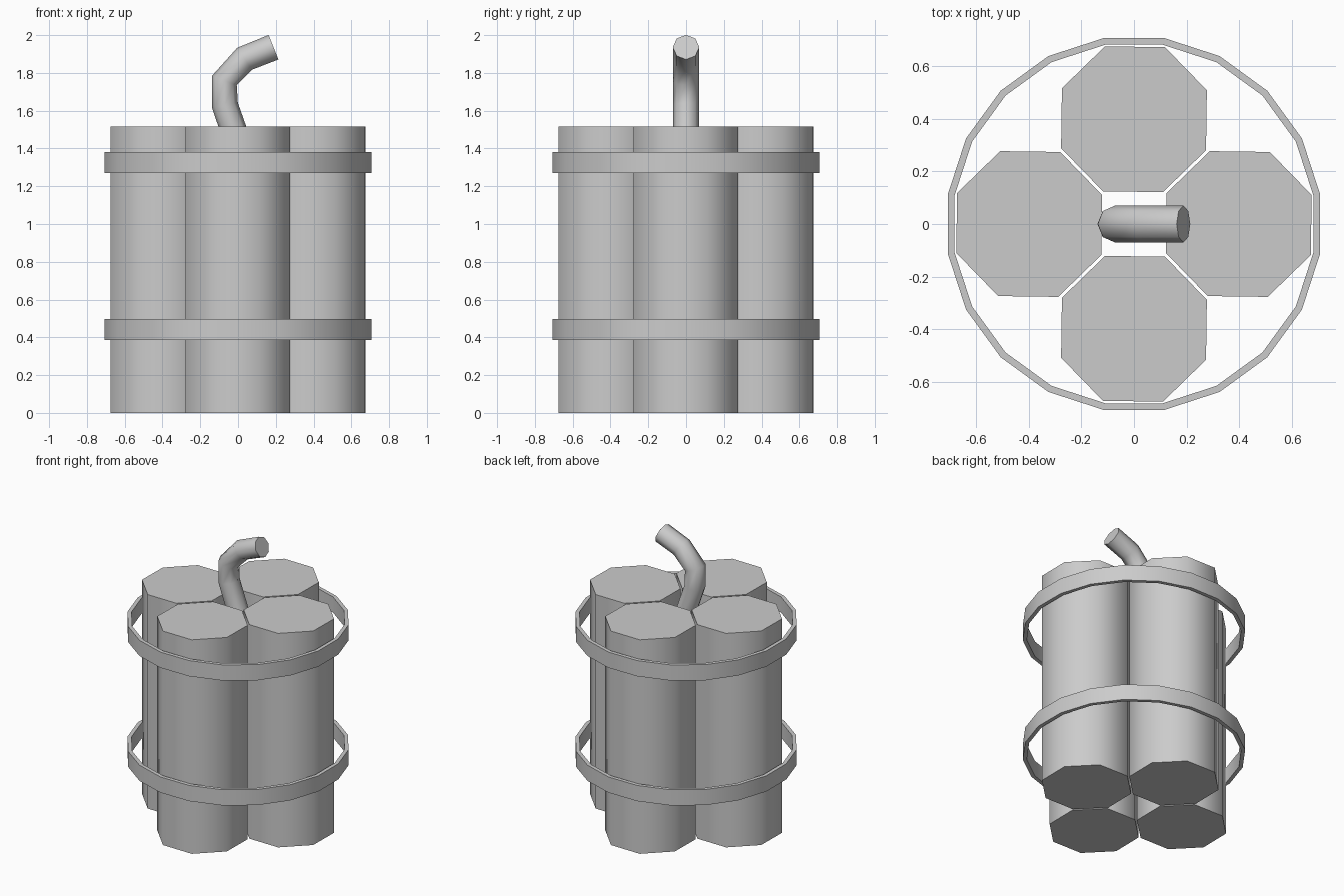
import bpy, bmesh, math
from mathutils import Vector

if "Cube" in bpy.data.objects:
    bpy.data.objects.remove(bpy.data.objects["Cube"])


def finish(bm, name):
    bmesh.ops.recalc_face_normals(bm, faces=bm.faces)
    mesh = bpy.data.meshes.new(name)
    bm.to_mesh(mesh)
    bm.free()
    obj = bpy.data.objects.new(name, mesh)
    bpy.context.collection.objects.link(obj)
    bpy.ops.object.select_all(action='DESELECT')
    obj.select_set(True)
    bpy.context.view_layer.objects.active = obj
    bpy.ops.object.shade_smooth_by_angle(angle=math.radians(50))
    return obj


def loft(name, rings, closed=False):
    """Skin a list of point rings; cap the ends unless the loft is closed."""
    bm = bmesh.new()
    loops = [[bm.verts.new(p) for p in ring] for ring in rings]
    n = len(loops[0])
    pairs = list(zip(loops, loops[1:]))
    if closed:
        pairs.append((loops[-1], loops[0]))
    for a, b in pairs:
        for i in range(n):
            j = (i + 1) % n
            bm.faces.new((a[i], a[j], b[j], b[i]))
    if not closed:
        bm.faces.new(loops[0])
        bm.faces.new(loops[-1])
    return finish(bm, name)


def circle(x, y, z, r, sides, offset):
    return [(x + r * math.cos(offset + math.tau * i / sides),
             y + r * math.sin(offset + math.tau * i / sides), z)
            for i in range(sides)]


# Four octagonal sticks around the centre
for k, side in enumerate(("right", "back", "left", "front")):
    a = k * math.pi / 2
    x, y = 0.398 * math.cos(a), 0.398 * math.sin(a)
    turn = a + math.radians(22.5 - 0.8)
    loft(f"stick_{side}", [circle(x, y, z, 0.298, 8, turn) for z in (0, 1.515)])

# Two flat 20-sided straps
for name, z0, z1 in (("lower_strap", 0.386, 0.497), ("upper_strap", 1.27, 1.381)):
    section = ((0.716, z0), (0.716, z1), (0.69, z1), (0.69, z0))
    loft(name, [circle(0, 0, z, r, 20, math.radians(9)) for r, z in section], closed=True)

# Bent fuse: 8-sided tube following a path in the xz plane
path = [Vector(p) for p in ((0.0, 0, 1.43), (-0.07, 0, 1.63), (-0.072, 0, 1.76),
                            (0.035, 0, 1.875), (0.188, 0, 1.936))]
rings = []
for i, p in enumerate(path):
    before = (p - path[i - 1]).normalized() if i else Vector()
    after = (path[i + 1] - p).normalized() if i < len(path) - 1 else Vector()
    t = (before + after).normalized()
    across = Vector((t.z, 0, -t.x))
    rings.append([p + 0.07 * (across * math.cos(k * math.pi / 4)
                              + Vector((0, 1, 0)) * math.sin(k * math.pi / 4))
                  for k in range(8)])
loft("fuse", rings)
